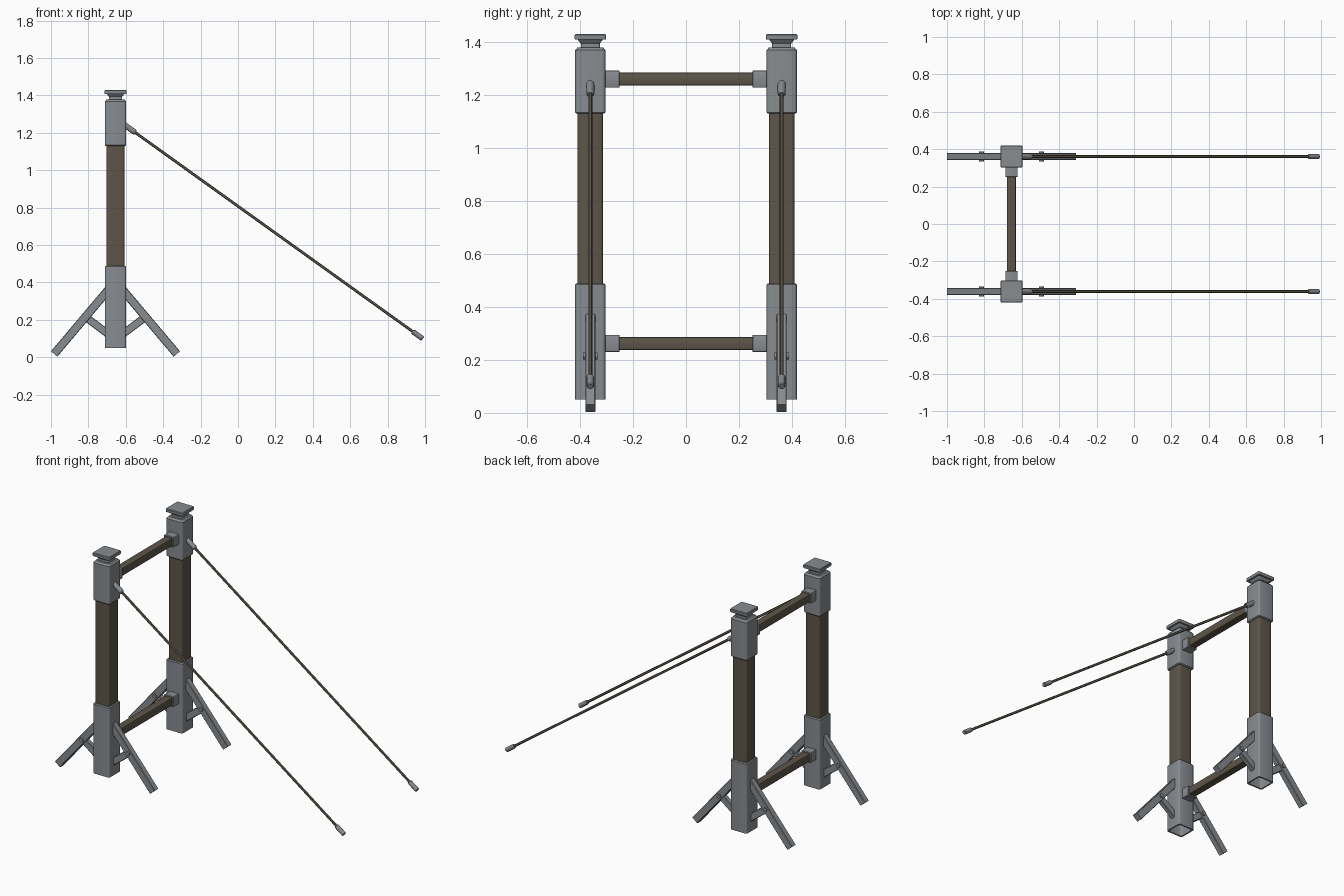
import bpy, bmesh, math
from mathutils import Vector, Matrix

if "Cube" in bpy.data.objects:
    bpy.data.objects.remove(bpy.data.objects["Cube"])

PX, PY = -0.655, 0.361          # post centre


def material(name, rgb):
    m = bpy.data.materials.new(name)
    m.diffuse_color = (*rgb, 1)
    m.use_nodes = True
    m.node_tree.nodes["Principled BSDF"].inputs["Base Color"].default_value = m.diffuse_color
    return m


METAL = material("grey metal", (0.245, 0.262, 0.280))
BROWN = material("dark brown", (0.110, 0.090, 0.066))


def outline(hx, hy, r, seg):
    """Rounded rectangle (or chamfered when seg = 1)."""
    pts = []
    for k, (sx, sy) in enumerate([(1, 1), (-1, 1), (-1, -1), (1, -1)]):
        for i in range(seg + 1):
            a = math.pi / 2 * (k + i / seg)
            pts.append((sx * (hx - r) + r * math.cos(a), sy * (hy - r) + r * math.sin(a)))
    return pts


def loft(name, origin, direction, stations, mat, r=0.012, seg=3, mirror=True):
    """Skin rounded sections (distance, half x, half y) along a direction."""
    d = Vector(direction).normalized()
    v = Vector((0, 1, 0)) if abs(d.y) < 0.9 else Vector((0, 0, 1))
    u = v.cross(d).normalized()
    bm = bmesh.new()
    rings = []
    for t, hx, hy in stations:
        rr = min(r, min(hx, hy) * 0.999)
        rings.append([bm.verts.new(Vector(origin) + d * t + u * a + v * b)
                      for a, b in outline(hx, hy, rr, seg)])
    n = len(rings[0])
    for p, q in zip(rings, rings[1:]):
        for i in range(n):
            bm.faces.new((p[i], p[(i + 1) % n], q[(i + 1) % n], q[i]))
    bm.faces.new(rings[0])
    bm.faces.new(rings[-1])
    bmesh.ops.remove_doubles(bm, verts=bm.verts, dist=1e-5)
    bmesh.ops.recalc_face_normals(bm, faces=bm.faces)
    me = bpy.data.meshes.new(name)
    bm.to_mesh(me)
    bm.free()
    me.materials.append(mat)
    ob = bpy.data.objects.new(name, me)
    bpy.context.collection.objects.link(ob)
    if mirror:                                   # second frame side
        m = ob.modifiers.new("mirror", "MIRROR")
        m.use_axis = (False, True, False)
        m.use_clip = False
    bpy.ops.object.select_all(action="DESELECT")
    ob.select_set(True)
    bpy.context.view_layer.objects.active = ob
    bpy.ops.object.shade_smooth_by_angle(angle=math.radians(32))
    return ob


def sq(*pairs):
    return [(t, h, h) for t, h in pairs]


UP, base = (0, 0, 1), (PX, PY, 0)

# Posts, sleeves and caps
loft("post", base, UP, sq((0.42, 0.048), (1.16, 0.048)), BROWN, r=0.010)
loft("lower_sleeve", base, UP,
     sq((0.42, 0.048), (0.05, 0.048), (0.05, 0.057), (0.484, 0.057), (0.489, 0.052)), METAL)
loft("upper_sleeve", base, UP,
     sq((1.129, 0.052), (1.134, 0.057), (1.368, 0.057), (1.379, 0.048)), METAL)
loft("cap_neck", base, UP, sq((1.375, 0.036), (1.393, 0.036), (1.409, 0.048)), METAL, r=0.006)
loft("cap", base, UP, sq((1.408, 0.058), (1.412, 0.059), (1.425, 0.059), (1.429, 0.056)),
     METAL, r=0.006)

# Crossbars with end collars
for tag, z in (("lower", 0.262), ("upper", 1.259)):
    loft(tag + "_crossbar", (PX, 0, z), (0, 1, 0), sq((-0.28, 0.0245), (0.28, 0.0245)),
         BROWN, r=0.006, seg=2, mirror=False)
    loft(tag + "_collar", (PX, 0, z), (0, 1, 0),
         sq((0.250, 0.030), (0.253, 0.0325), (0.315, 0.0325)), METAL, r=0.005, seg=2)

# Splayed legs with braces and pivot pins
for tag, s in (("rear", -1), ("front", 1)):
    foot = Vector((PX + s * 0.328, PY, 0.0175))
    top = Vector((PX + s * 0.035, PY, 0.365))
    pivot = Vector((PX + s * 0.160, PY, 0.215))
    heel = Vector((PX + s * 0.040, PY, 0.125))
    loft(tag + "_leg", foot, top - foot,
         [(0, 0.0225, 0.019), ((top - foot).length, 0.0225, 0.019)], METAL, r=0.003, seg=1)
    loft(tag + "_brace", pivot, heel - pivot,
         [(0, 0.021, 0.015), ((heel - pivot).length, 0.021, 0.015)], METAL, r=0.003, seg=1)
    loft(tag + "_pin", pivot, (0, 1, 0), sq((-0.027, 0.013), (0.027, 0.013)), METAL, r=0.013)

# Stay cables with end fittings
a, b = Vector((-0.603, PY, 1.240)), Vector((0.988, PY, 0.099))
L = (b - a).length
loft("cable", a, b - a, sq((0.02, 0.0075), (L - 0.02, 0.0075)), BROWN, r=0.0075, seg=2)
loft("upper_fitting", a, b - a, sq((-0.015, 0.015), (0.062, 0.015), (0.068, 0.011)),
     METAL, r=0.015)
loft("lower_fitting", b, a - b, sq((0, 0.011), (0.004, 0.014), (0.062, 0.014), (0.068, 0.010)),
     METAL, r=0.015)
